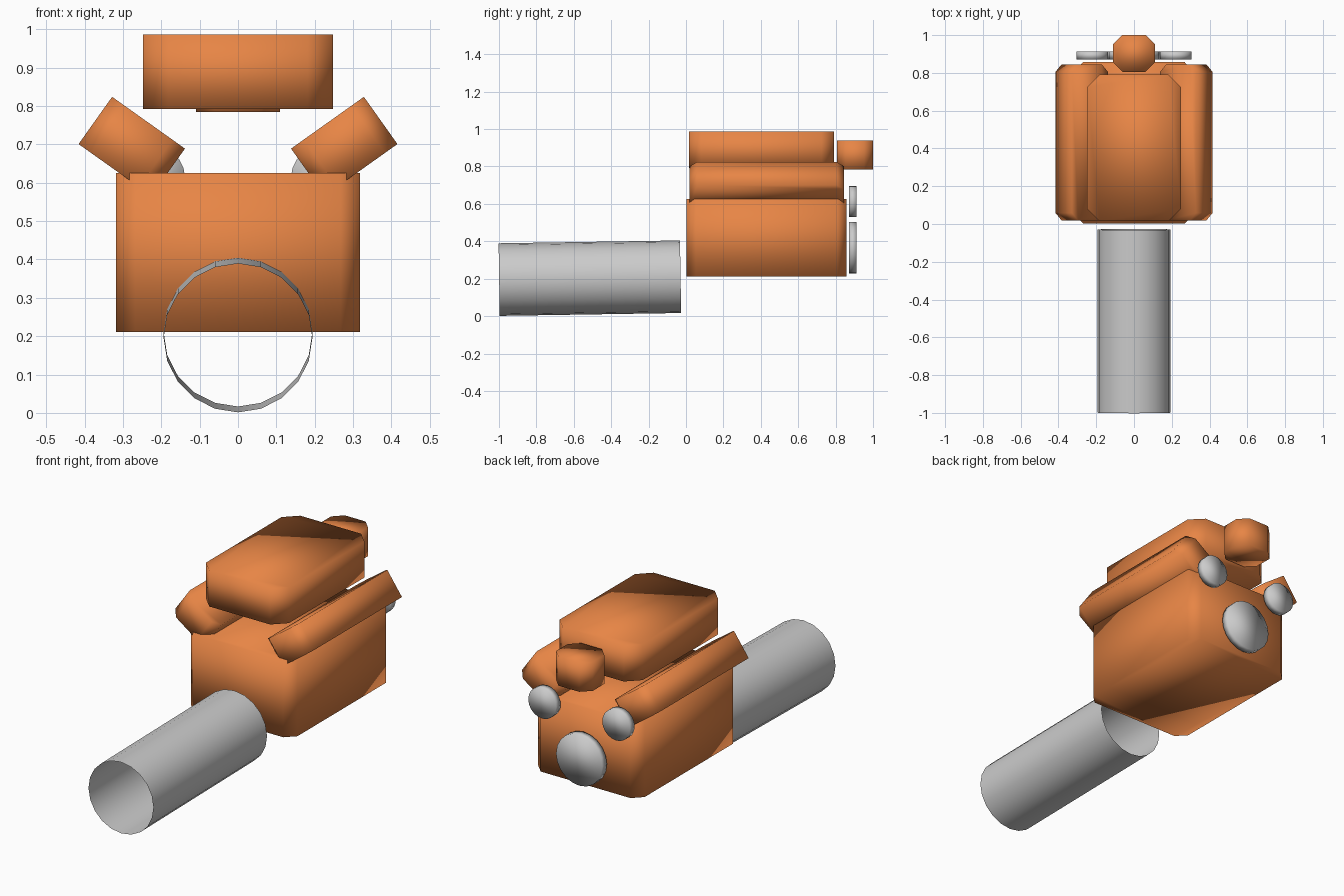
import bpy, bmesh
from math import radians, atan2
from mathutils import Matrix, Vector

if "Cube" in bpy.data.objects:
    bpy.data.objects.remove(bpy.data.objects["Cube"])

paint = bpy.data.materials.new("orange_paint")
paint.diffuse_color = (0.8, 0.235, 0.06, 1)
paint.use_nodes = True
paint.node_tree.nodes["Principled BSDF"].inputs["Base Color"].default_value = paint.diffuse_color


def finish(name, bm, matrix, mat=None):
    bm.transform(matrix)
    bmesh.ops.recalc_face_normals(bm, faces=bm.faces)
    for f in bm.faces:
        f.smooth = True
    me = bpy.data.meshes.new(name)
    bm.to_mesh(me)
    bm.free()
    if mat:
        me.materials.append(mat)
    ob = bpy.data.objects.new(name, me)
    bpy.context.collection.objects.link(ob)
    return ob


def chamfered_box(name, centre, size, cut, tilt=0.0):
    """Box with its four upright edges cut off, then tilted about y."""
    hx, hy, hz = (s / 2 for s in size)
    outline = [(hx - cut, -hy), (hx, cut - hy), (hx, hy - cut), (hx - cut, hy),
               (cut - hx, hy), (-hx, hy - cut), (-hx, cut - hy), (cut - hx, -hy)]
    bm = bmesh.new()
    base = bm.faces.new([bm.verts.new((x, y, -hz)) for x, y in outline])
    ext = bmesh.ops.extrude_face_region(bm, geom=[base], use_keep_orig=True)
    top = [v for v in ext["geom"] if isinstance(v, bmesh.types.BMVert)]
    bmesh.ops.translate(bm, verts=top, vec=(0, 0, 2 * hz))
    return finish(name, bm, Matrix.Translation(centre) @ Matrix.Rotation(tilt, 4, 'Y'), paint)


def cylinder(name, centre, radius, length, capped, tilt=0.0):
    """Twenty-sided cylinder lying along y."""
    bm = bmesh.new()
    bmesh.ops.create_cone(bm, cap_ends=capped, segments=20, radius1=radius,
                          radius2=radius, depth=length)
    rot = Matrix.Rotation(radians(-90) + tilt, 4, 'X')
    return finish(name, bm, Matrix.Translation(centre) @ rot)


# Engine block, intake box on top and small rear carburettor
chamfered_box("engine_block", (0, 0.43, 0.418), (0.636, 0.854, 0.415), 0.05)
chamfered_box("intake_box", (0, 0.403, 0.889), (0.496, 0.776, 0.194), 0.066)
chamfered_box("carburettor", (0, 0.903, 0.862), (0.22, 0.194, 0.156), 0.048)

# Slanted valve covers and small pulleys on both sides
slant = atan2(0.135, 0.19)
for side, label in ((1, "right"), (-1, "left")):
    chamfered_box("valve_cover_" + label, (side * 0.277, 0.432, 0.695),
                  (0.233, 0.827, 0.151), 0.04, -side * slant)
    cylinder("small_pulley_" + label, (side * 0.221, 0.892, 0.613), 0.083, 0.04, True)

# Main pulley
cylinder("main_pulley", (0, 0.892, 0.365), 0.138, 0.04, True)

# Open gearbox tube, rising slightly towards the block
cylinder("gearbox_tube", (0, -0.514, 0.203), 0.194, 0.97, False, radians(0.9))
